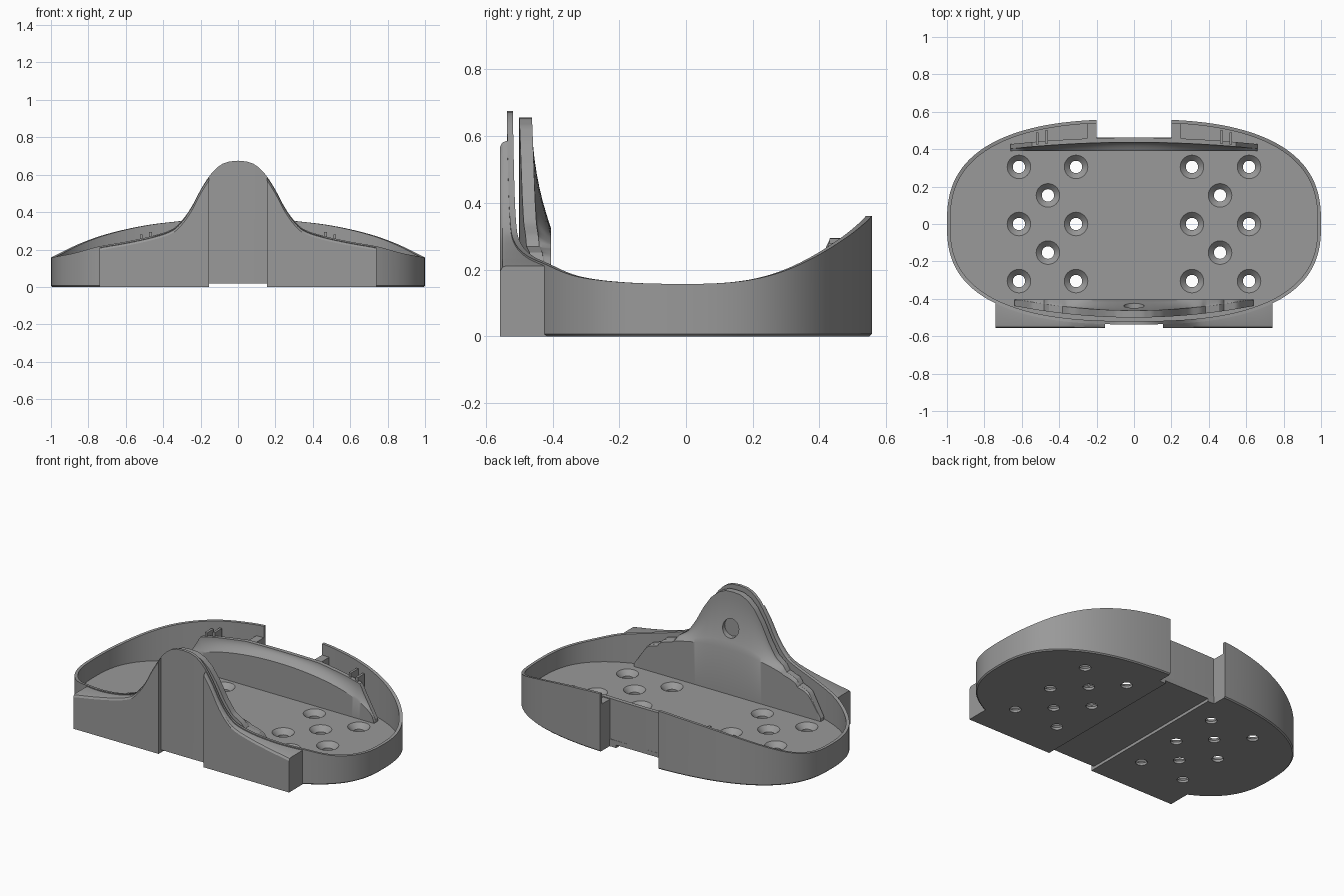
import bpy, bmesh, math
from mathutils import Matrix, Vector

if "Cube" in bpy.data.objects:
    bpy.data.objects.remove(bpy.data.objects["Cube"])

GREY = bpy.data.materials.new("plain_grey")
GREY.diffuse_color = (0.32, 0.32, 0.32, 1)
GREY.use_nodes = True
GREY.node_tree.nodes["Principled BSDF"].inputs["Base Color"].default_value = GREY.diffuse_color
FLOOR, N_EXP = 0.045, 2.6

# rim heights against distance from the centre line
FRONT_RIM = [(0, .675), (.08, .66), (.14, .61), (.2, .52), (.25, .425), (.3, .355),
             (.35, .31), (.45, .275), (.6, .242), (.75, .215), (.88, .18), (1, .157)]
BACK_RIM = [(0, .362), (.2, .36), (.3, .353), (.5, .328), (.7, .283), (.85, .23), (1, .157)]
# top edges of the inner holders
FRONT_TOP = [(0, .655), (.05, .652), (.1, .63), (.15, .585), (.2, .51), (.25, .415), (.3, .34),
             (.36, .3), (.38, .27), (.46, .25), (.48, .22), (.55, .2), (.65, .05)]
BACK_TOP = [(0, .295), (.25, .295), (.45, .27), (.55, .25), (.57, .21), (.67, .05)]


def lerp(table, x, smooth=False):
    x = abs(x)
    for i in range(len(table) - 1):
        (x0, z0), (x1, z1) = table[i], table[i + 1]
        if x <= x1:
            t, h = (x - x0) / (x1 - x0), x1 - x0
            if not smooth:
                return z0 + (z1 - z0) * t

            def slope(k):
                if k == 0:
                    return 0
                a, b = table[k - 1], table[min(k + 1, len(table) - 1)]
                return (b[1] - a[1]) / (b[0] - a[0])
            return ((2*t**3 - 3*t*t + 1) * z0 + (t**3 - 2*t*t + t) * h * slope(i)
                    + (3*t*t - 2*t**3) * z1 + (t**3 - t*t) * h * slope(i + 1))
    return table[-1][1]


def finish(name, bm):
    bmesh.ops.recalc_face_normals(bm, faces=bm.faces)
    me = bpy.data.meshes.new(name)
    bm.to_mesh(me)
    bm.free()
    ob = bpy.data.objects.new(name, me)
    bpy.context.collection.objects.link(ob)
    me.materials.append(GREY)
    return ob


def loft(name, rings):
    """Skin closed rings of equal length and cap both ends."""
    bm = bmesh.new()
    vs = [[bm.verts.new(p) for p in r] for r in rings]
    n = len(rings[0])
    for a, b in zip(vs, vs[1:]):
        for i in range(n):
            j = (i + 1) % n
            bm.faces.new((a[i], a[j], b[j], b[i]))
    bm.faces.new(vs[0])
    bm.faces.new(vs[-1][::-1])
    return finish(name, bm)


def box(name, lo, hi):
    bm = bmesh.new()
    lo, hi = Vector(lo), Vector(hi)
    bmesh.ops.create_cube(bm, size=1, matrix=Matrix.Translation((lo + hi) / 2)
                          @ Matrix.Diagonal((*(hi - lo), 1)))
    return finish(name, bm)


def cone(bm, r0, r1, depth, mat):
    bmesh.ops.create_cone(bm, cap_ends=True, segments=32, radius1=r0, radius2=r1,
                          depth=depth, matrix=mat)


def cut(ob, cutter):
    mod = ob.modifiers.new("cut", 'BOOLEAN')
    mod.operation, mod.solver, mod.object = 'DIFFERENCE', 'EXACT', cutter
    bpy.context.view_layer.objects.active = ob
    bpy.ops.object.modifier_apply(modifier=mod.name)
    bpy.data.objects.remove(cutter)


# tray: rounded outline, floor and thin wall with a curved rim
def outline(t, inset):
    c, s = math.cos(t), math.sin(t)
    b = .56 if s > 0 else .537
    return (math.copysign(abs(c) ** (2 / N_EXP), c) * (1 - inset),
            math.copysign(abs(s) ** (2 / N_EXP), s) * (b - inset))


def ring(inset, z=None):
    pts = []
    for i in range(320):
        t = 2 * math.pi * i / 320
        x = outline(t, 0)[0]
        rim = lerp(BACK_RIM if math.sin(t) > 0 else FRONT_RIM, x, True)
        pts.append((*outline(t, inset), rim if z is None else z))
    return pts


tray = loft("tray", [ring(.007, 0), ring(0, .007), ring(0), ring(.018), ring(.018, FLOOR)])

# strap channel underneath and gap in the back wall
cut(tray, box("channel_cutter", (-.155, -.7, -.1), (.155, .7, .018)))
cut(tray, box("gap_cutter", (-.2, .462, -.1), (.2, .7, .6)))

# countersunk drain holes
spots = [(x, y) for x in (.31, .615) for y in (-.305, 0, .305)] + [(.46, .153), (.46, -.153)]
for radii, z0, z1 in (((.033, .033), -.1, .1), ((.027, .069), .009, .051)):
    bm = bmesh.new()
    for x, y in spots:
        for s in (-1, 1):
            cone(bm, *radii, z1 - z0, Matrix.Translation((s * x, y, (z0 + z1) / 2)))
    cut(tray, finish("hole_cutter", bm))


# holders: upright panels with a curved flare on their inner face
def holder(name, side, face, half, back, bow, thick, arch, top):
    rings = []
    for i in range(105):
        x = half * (i / 52 - 1)
        h = lerp(top, x)
        yb = back - bow * (x / half) ** 2
        yt = max(yb - thick, face + .001)
        a = min(h - .004, FLOOR + arch * math.sqrt(max(0, 1 - (x / half) ** 2)))
        prof = [(face, .03), (face, a)]
        for k in range(1, 9):
            t = k / 8
            prof.append((yt + (face - yt) * (1 - t) ** 2, a + (h - a) * t))
        prof += [(yb, h), (yb, .03)]
        rings.append([(x, side * y, z) for y, z in prof])
    return loft(name, rings)


front_holder = holder("front_holder", -1, .405, .64, .5, .062, .038, .28, FRONT_TOP)
back_holder = holder("back_holder", 1, .39, .66, .462, .035, .025, .2, BACK_TOP)

# round dimple in the front holder
bm = bmesh.new()
cone(bm, .055, .055, .2, Matrix.Translation((0, -.358, .44)) @ Matrix.Rotation(math.pi / 2, 4, 'X'))
cut(front_holder, finish("dimple_cutter", bm))

for s, side in ((-1, "left"), (1, "right")):
    # front mounting block, rising to a pillar beside the strap groove
    rings = []
    for i in range(41):
        x = .155 + .585 * i / 40
        h = lerp(FRONT_RIM, x, True) - .006
        yw = -(.537 * (1 - x ** N_EXP) ** (1 / N_EXP)) + .008
        rings.append([(s * x, y, z) for y, z in
                      ((-.557, 0), (-.557, h - .016), (-.55, h - .004), (-.54, h), (yw, h), (yw, 0))])
    loft(side + "_front_block", rings)

    # cheek closing the back slot beside the gap, and small clip ribs
    def pair(name, x0, x1, y0, y1, z0, z1):
        xs = sorted((s * x0, s * x1))
        box(side + name, (xs[0], y0, z0), (xs[1], y1, z1))
    pair("_back_cheek", .2, .25, .45, .546, .02, .29)
    pair("_clip_rib", .46, .475, .43, .5, .03, .293)
    pair("_clip_hook", .51, .525, .425, .49, .03, .28)

bpy.ops.object.select_all(action='DESELECT')
for ob in bpy.context.scene.objects:
    ob.select_set(True)
bpy.context.view_layer.objects.active = tray
bpy.ops.object.shade_smooth_by_angle(angle=math.radians(30))
